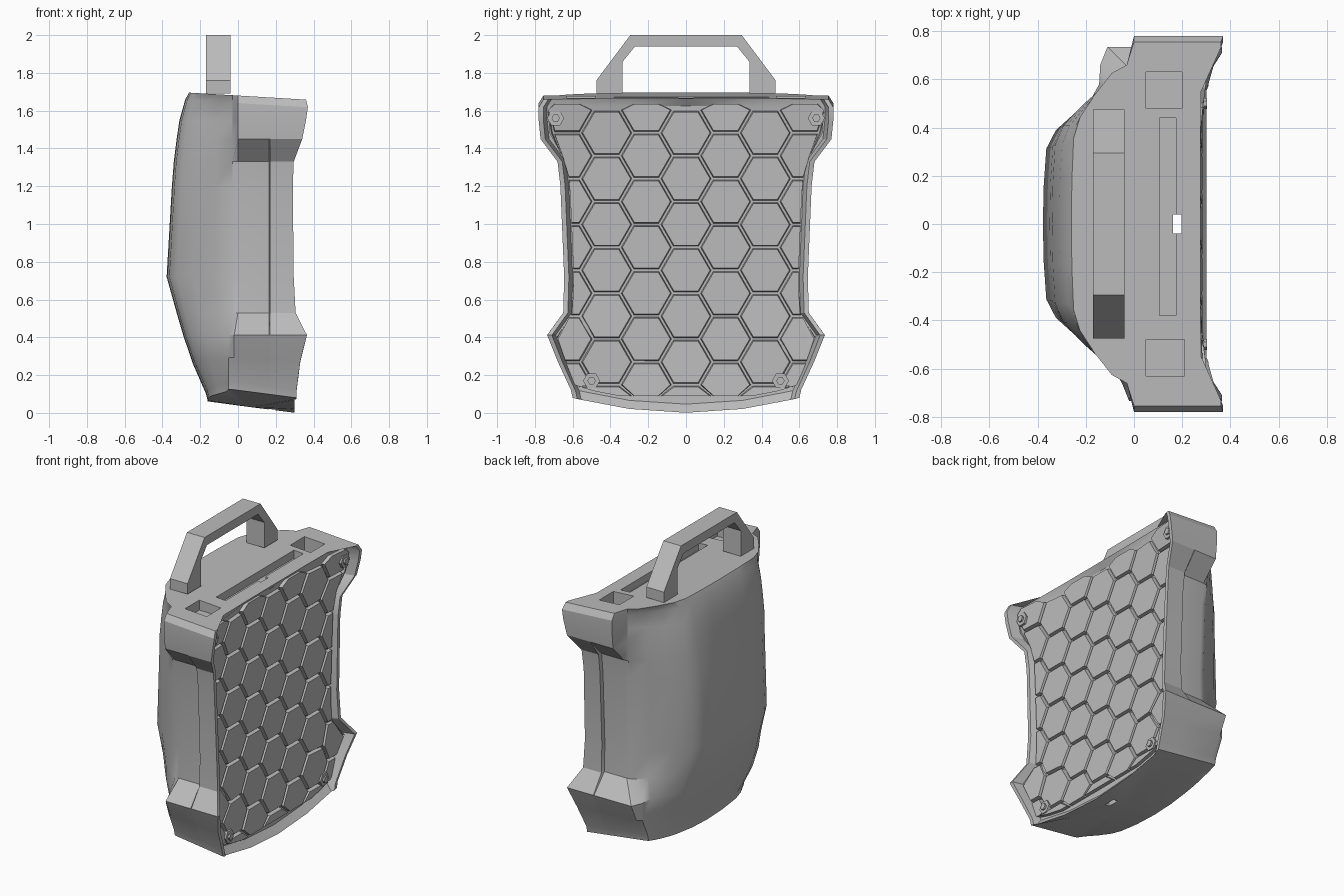
import bpy, bmesh, math
from mathutils import Matrix, Vector

if "Cube" in bpy.data.objects:
    bpy.data.objects.remove(bpy.data.objects["Cube"])

grey = bpy.data.materials.new("plain grey")
grey.use_nodes = True
COLOUR = (0.5, 0.5, 0.5, 1)
grey.diffuse_color = COLOUR
grey.node_tree.nodes["Principled BSDF"].inputs["Base Color"].default_value = COLOUR


def finish(bm, name):
    bmesh.ops.recalc_face_normals(bm, faces=bm.faces)
    mesh = bpy.data.meshes.new(name)
    bm.to_mesh(mesh)
    bm.free()
    mesh.materials.append(grey)
    ob = bpy.data.objects.new(name, mesh)
    bpy.context.collection.objects.link(ob)
    return ob


# Body levels: height, rim front x, rim half width, dome back x, panel x, is ear
LEVELS = [
    (0.04, 0.31, 0.60, -0.16, 0.30, 1),
    (0.08, 0.31, 0.61, -0.17, 0.26, 1),
    (0.25, 0.33, 0.68, -0.24, 0.25, 1),
    (0.41, 0.365, 0.735, -0.29, 0.245, 1),
    (0.53, 0.305, 0.65, -0.325, 0.245, 0),
    (0.72, 0.295, 0.645, -0.378, 0.245, 0),
    (1.20, 0.29, 0.665, -0.35, 0.245, 0),
    (1.33, 0.295, 0.68, -0.34, 0.245, 0),
    (1.45, 0.34, 0.77, -0.325, 0.245, 1),
    (1.55, 0.36, 0.78, -0.31, 0.245, 1),
    (1.64, 0.37, 0.78, -0.28, 0.245, 1),
    (1.68, 0.36, 0.755, -0.26, 0.275, 1),
]


def half_section(level, side):
    """Points from the panel centre round the rim to the dome centre."""
    z, xf, w, xb, px, ear = level
    # the lower left ear reaches further back
    xe = 0.0
    if z < 0.5:
        xe = -0.11 if side > 0 else -0.02
    inset = 0 if ear else 0.025
    k = min(1, max(0.93, w / 0.68))
    spread = 1.08 if z > 1.66 else 1
    pts = [(px, 0), (px, 0.3), (max(px, xf - 0.08), w - 0.045), (xf, w - 0.025), (xf, w),
           (0.17, w), (0.165, w - inset), (xe, w - inset),
           (xe - 0.03, min(0.66 * k, w - inset - 0.005))]
    for f, y in ((0.3, 0.58), (0.6, 0.495), (0.85, 0.41), (0.96, 0.33), (0.99, 0.17), (1, 0)):
        x = min(-0.02 + (xb + 0.02) * f, xe - 0.03 - 0.015 * f)
        pts.append((x, y * k * spread))
    out = []
    for x, y in pts:
        # sloping lid and a curved, sloping base
        low = max(0, 1 - z / 0.42) if z > 0.09 else 1
        h = z - 0.13 * x * low + 0.08 * low * (y / 0.6) ** 2
        if z > 1.6:
            h -= 0.06 * x
        out.append((x, side * y, h))
    return out


# Main shell
bm = bmesh.new()
rings = []
for level in LEVELS:
    left, right = half_section(level, 1), half_section(level, -1)
    ring = left + right[-2:0:-1]
    rings.append([bm.verts.new(p) for p in ring])
for a, b in zip(rings, rings[1:]):
    for i in range(len(a)):
        j = (i + 1) % len(a)
        bm.faces.new((a[i], a[j], b[j], b[i]))
for ring, hub in ((rings[0], (0.07, 0, 0.03)), (rings[-1], (0.03, 0, 1.678))):
    c = bm.verts.new(hub)
    for i in range(len(ring)):
        bm.faces.new((ring[i], ring[(i + 1) % len(ring)], c))
body = finish(bm, "pack_shell")

# Sockets, lid seam and drain slot cut out of the shell
bpy.ops.object.select_all(action="DESELECT")
body.select_set(True)
bpy.context.view_layer.objects.active = body
for name, centre, size in (
        ("left_socket", (0.125, 0.555, 1.66), (0.15, 0.15, 0.3)),
        ("right_socket", (0.13, -0.555, 1.66), (0.16, 0.15, 0.1)),
        ("lid_seam", (0.14, 0.03, 1.68), (0.07, 0.82, 0.12)),
        ("drain_slot", (0.18, 0, 0.85), (0.035, 0.08, 2))):
    bm = bmesh.new()
    bmesh.ops.create_cube(bm, size=1, matrix=Matrix.Translation(centre)
                          @ Matrix.Diagonal((*size, 1)))
    cutter = finish(bm, name + "_cutter")
    cutter.hide_render = True
    mod = body.modifiers.new(name, "BOOLEAN")
    mod.object, mod.operation, mod.solver = cutter, "DIFFERENCE", "EXACT"
    bpy.ops.object.modifier_apply(modifier=name)
    bpy.data.objects.remove(cutter)
bpy.ops.object.shade_smooth_by_angle(angle=math.radians(28))


def panel_at(z):
    """Half width, centre x and edge x of the panel at a height."""
    for a, b in zip(LEVELS, LEVELS[1:]):
        if a[0] <= z <= b[0]:
            t = (z - a[0]) / (b[0] - a[0])
            _, xf, w, _, px, _ = (p + t * (q - p) for p, q in zip(a, b))
            return w - 0.05, px, max(px, xf - 0.08)


# Honeycomb padding following the panel
bm = bmesh.new()
R = 0.14
PITCH = R * math.sqrt(3)
for col in range(-4, 5):
    for row in range(-1, 8):
        cy = col * R * 1.5
        cz = 0.27 + (row + 0.5 * (col % 2)) * PITCH
        loops = []
        for r, lift in ((0.136, -0.012), (0.127, 0.024)):
            pts = []
            for k in range(6):
                a = k * math.pi / 3
                z = min(max(cz + r * math.sin(a), 0.09), 1.635)
                w, px, edge = panel_at(z)
                y = min(max(cy + r * math.cos(a), -w), w)
                bow = max(0, (abs(y) - 0.3) / (w - 0.3))
                z = max(z, 0.05 + 0.1 * (y / 0.6) ** 2)
                pts.append(Vector((px + bow * (edge - px) + lift, y, z)))
            loops.append(pts)
        ys = [p.y for p in loops[1]]
        zs = [p.z for p in loops[1]]
        if max(ys) - min(ys) < 0.03 or max(zs) - min(zs) < 0.03:
            continue
        base, top = ([bm.verts.new(p) for p in pts] for pts in loops)
        bm.faces.new(top)
        for k in range(6):
            j = (k + 1) % 6
            bm.faces.new((base[k], base[j], top[j], top[k]))
bmesh.ops.remove_doubles(bm, verts=bm.verts, dist=0.0005)
finish(bm, "honeycomb_padding")

# Corner fasteners
bm = bmesh.new()
for side in (-1, 1):
    for y, z, x in ((0.69, 1.56, 0.285), (0.50, 0.17, 0.265)):
        for r, out in ((0.045, 0), (0.022, 0.012)):
            mat = (Matrix.Translation((x + out, side * y, z))
                   @ Matrix.Rotation(math.pi / 2, 4, "Y"))
            bmesh.ops.create_cone(bm, cap_ends=True, segments=6, radius1=r,
                                  radius2=r, depth=0.05, matrix=mat)
finish(bm, "corner_fasteners")

# Carrying handle
bm = bmesh.new()
outer = [(0.475, 1.69), (0.475, 1.76), (0.295, 2.0)]
inner = [(0.335, 1.69), (0.335, 1.86), (0.27, 1.94)]
paths = [half + [(-y, z) for y, z in reversed(half)] for half in (outer, inner)]
grid = [[[bm.verts.new((x, y, z)) for y, z in path] for path in paths]
        for x in (-0.17, -0.04)]
(bo, bi), (fo, fi) = grid
for i in range(5):
    for p, q in ((bo, bi), (fo, fi), (bo, fo), (bi, fi)):
        bm.faces.new((p[i], p[i + 1], q[i + 1], q[i]))
for i in (0, 5):
    bm.faces.new((bo[i], bi[i], fi[i], fo[i]))
finish(bm, "carrying_handle")
